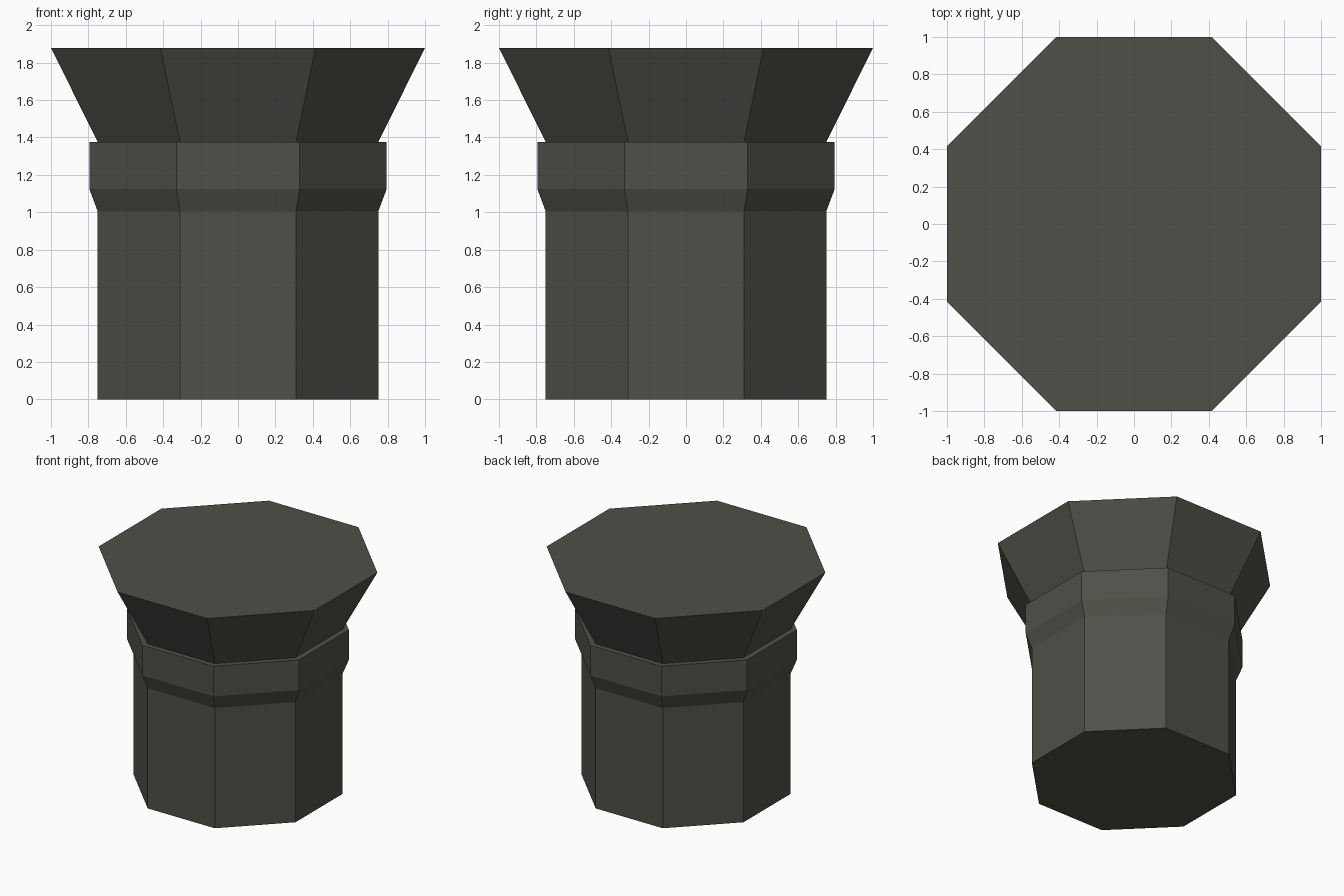
import bpy, bmesh, math

if "Cube" in bpy.data.objects:
    bpy.data.objects.remove(bpy.data.objects["Cube"])

stone = bpy.data.materials.new("dark_olive_grey")
stone.diffuse_color = (0.08, 0.08, 0.066, 1)
stone.use_nodes = True
stone.node_tree.nodes["Principled BSDF"].inputs["Base Color"].default_value = stone.diffuse_color


def octagon_loft(name, profile):
    """Closed flat-faced octagonal solid from (apothem, height) pairs."""
    bm = bmesh.new()
    rings = []
    for apothem, z in profile:
        r = apothem / math.cos(math.pi / 8)
        rings.append([bm.verts.new((r * math.cos(a), r * math.sin(a), z))
                      for a in (math.pi / 8 + i * math.pi / 4 for i in range(8))])
    for low, high in zip(rings, rings[1:]):
        for i in range(8):
            j = (i + 1) % 8
            bm.faces.new((low[i], low[j], high[j], high[i]))
    bm.faces.new(rings[0][::-1])
    bm.faces.new(rings[-1])
    bmesh.ops.recalc_face_normals(bm, faces=bm.faces)
    mesh = bpy.data.meshes.new(name)
    bm.to_mesh(mesh)
    bm.free()
    mesh.materials.append(stone)
    obj = bpy.data.objects.new(name, mesh)
    bpy.context.collection.objects.link(obj)
    return obj


# Shaft, collar with stepped ledge, and flared capital in one continuous profile
octagon_loft("octagonal_column", [
    (0.75, 0.0), (0.75, 1.005),       # shaft
    (0.795, 1.125), (0.795, 1.377),   # collar
    (0.75, 1.377), (1.0, 1.878),      # ledge and flare
])
